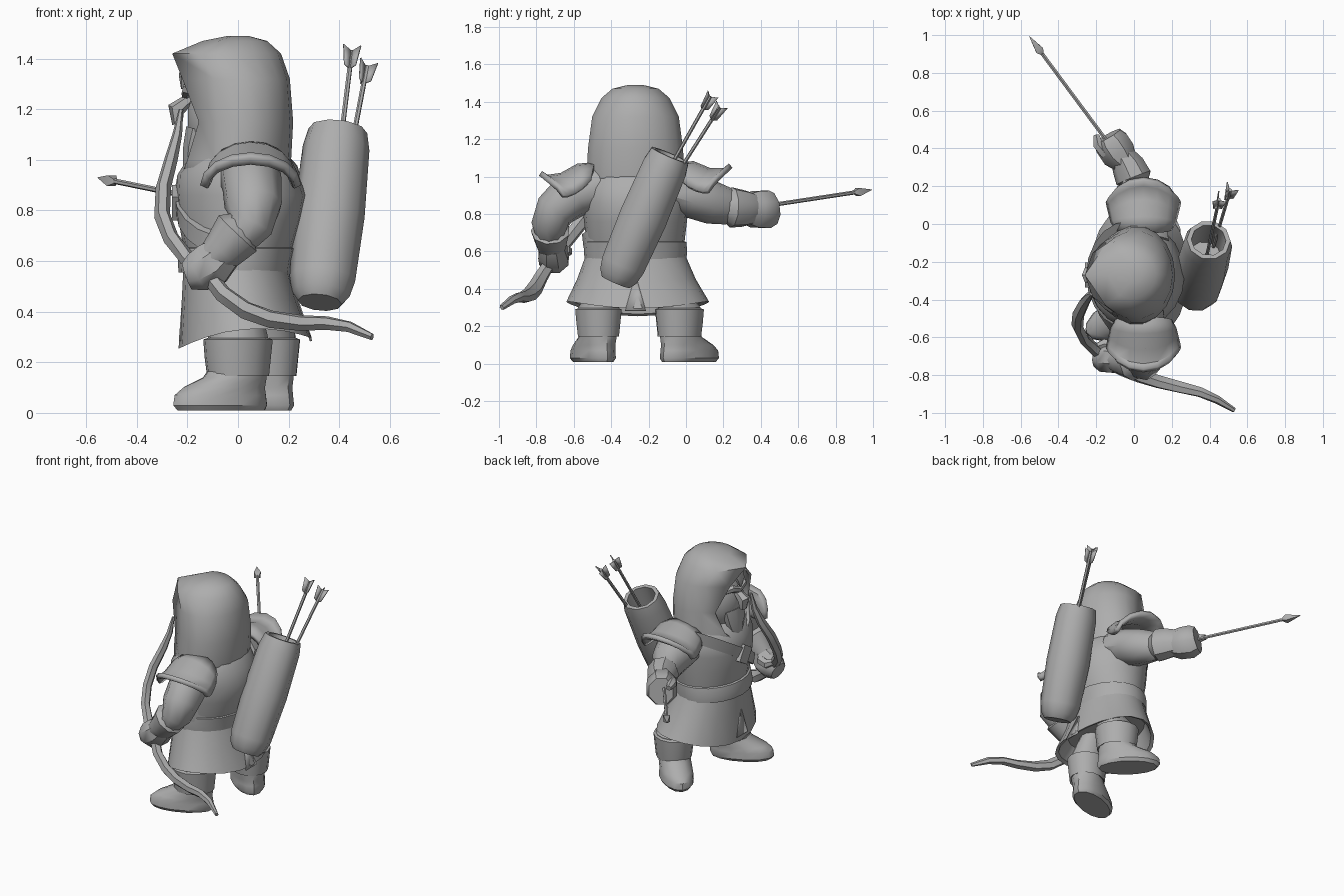
import bpy, bmesh, math
from mathutils import Vector, Matrix

if "Cube" in bpy.data.objects:
    bpy.data.objects.remove(bpy.data.objects["Cube"])

CY = -0.27  # body centre line
grey = bpy.data.materials.new("plain_grey")
grey.diffuse_color = (0.42, 0.42, 0.42, 1)
grey.use_nodes = True
grey.node_tree.nodes["Principled BSDF"].inputs["Base Color"].default_value = grey.diffuse_color


def finish(name, bm, angle=40):
    bmesh.ops.remove_doubles(bm, verts=bm.verts, dist=0.0005)
    bmesh.ops.recalc_face_normals(bm, faces=bm.faces)
    me = bpy.data.meshes.new(name)
    bm.to_mesh(me)
    bm.free()
    me.materials.append(grey)
    ob = bpy.data.objects.new(name, me)
    bpy.context.collection.objects.link(ob)
    bpy.ops.object.select_all(action='DESELECT')
    ob.select_set(True)
    bpy.context.view_layer.objects.active = ob
    bpy.ops.object.shade_smooth_by_angle(angle=math.radians(angle))
    return ob


def grid(name, rows, closed=True, cap0=True, cap1=True, angle=40):
    """Skin consecutive rows of points."""
    bm = bmesh.new()
    vs = [[bm.verts.new(p) for p in r] for r in rows]
    n = len(rows[0])
    for a, b in zip(vs, vs[1:]):
        for i in range(n if closed else n - 1):
            j = (i + 1) % n
            bm.faces.new((a[i], a[j], b[j], b[i]))
    if cap0:
        bm.faces.new(vs[0])
    if cap1:
        bm.faces.new(vs[-1])
    return finish(name, bm, angle)


def ring(z, x0, x1, ry, n=20, cy=CY, zf=None):
    """Horizontal ellipse from x0 to x1."""
    pts = []
    for i in range(n):
        a = 2 * math.pi * i / n
        x, y = (x0 + x1) / 2 + (x1 - x0) / 2 * math.cos(a), cy + ry * math.sin(a)
        pts.append((x, y, z + (zf(x, y, a) if zf else 0)))
    return pts


def tube(name, pts, n=8, up=(0, 0, 1), angle=40, axis=None, **kw):
    """Points are (x, y, z, side radius, up radius)."""
    P = [Vector(p[:3]) for p in pts]
    rows = []
    for i, p in enumerate(pts):
        t = (axis or P[min(i + 1, len(P) - 1)] - P[max(i - 1, 0)]).normalized()
        s = t.cross(Vector(up)).normalized()
        u = s.cross(t)
        rows.append([P[i] + s * p[3] * math.cos(a) + u * p[4] * math.sin(a)
                     for a in (2 * math.pi * (k + 0.5) / n for k in range(n))])
    return grid(name, rows, angle=angle, **kw)


# Hood with an open pointed front
rows = []
for z, xf, w, xb, ry in [(1.49, -0.04, 0, 0.04, 0.04), (1.47, -0.14, 0, 0.115, 0.125),
                         (1.42, -0.26, 0, 0.17, 0.185), (1.32, -0.22, 0.115, 0.205, 0.235),
                         (1.15, -0.155, 0.18, 0.218, 0.258), (1.0, -0.2, 0.13, 0.21, 0.266),
                         (0.9, -0.24, 0, 0.2, 0.265)]:
    xc = xb - 0.2 if w else (xb + xf) / 2
    row = [(xf, CY - w, z)]
    for i in range(13):
        a = math.radians(-120 + 20 * i)
        row.append((max(xc + (xb - xc) * math.cos(a), xf), CY + ry * math.sin(a), z))
    rows.append(row + [(xf, CY + w, z)])
hood = grid("hood", rows, closed=False, cap1=False, angle=50)
sol = hood.modifiers.new("thickness", 'SOLIDIFY')
sol.thickness, sol.offset = 0.02, -1

# Head, brow, nose, chin
bm = bmesh.new()
bmesh.ops.create_uvsphere(bm, u_segments=14, v_segments=9, radius=1,
                          matrix=Matrix.Translation((-0.02, CY, 1.16)) @ Matrix.Diagonal((0.185, 0.18, 0.22, 1)))
finish("head", bm)
tube("nose", [(-0.18, CY, 1.25, 0.02, 0.02), (-0.245, CY, 1.2, 0.045, 0.035), (-0.24, CY, 1.14, 0.03, 0.02)],
     n=6, up=(1, 0, 0))
for s, side in ((-1, "left"), (1, "right")):
    tube("brow_" + side, [(-0.205, CY, 1.255, 0.02, 0.02), (-0.2, CY + s * .06, 1.28, .02, .025),
                          (-0.16, CY + s * .12, 1.26, .012, .012)], n=6)
tube("hair_tuft", [(-0.19, CY, 1.38, .05, .03), (-0.215, CY, 1.33, .04, .02), (-0.22, CY, 1.28, .005, .005)],
     n=6, up=(1, 0, 0))
tube("chin", [(-0.16, CY, 1.12, .1, .05), (-0.18, CY, 1.05, .09, .04), (-0.19, CY, 0.96, .05, .03)],
     n=8, up=(1, 0, 0))

# Torso, belt, skirt
grid("torso", [ring(0.58, -.2, .19, .25), ring(0.65, -.215, .215, .262), ring(0.76, -.235, .25, .275),
               ring(0.86, -.245, .268, .285), ring(0.94, -.24, .24, .285), ring(1.02, -.19, .2, .25),
               ring(1.08, -.1, .13, .16)])
grid("belt", [ring(.555, -.2, .18, .24), ring(.555, -.235, .205, .272), ring(.6, -.238, .212, .276),
              ring(.65, -.228, .225, .272), ring(.66, -.2, .2, .25)], cap0=False, cap1=False)
hem = lambda x, y, a: 0.08 * x - 0.028 * math.cos(2 * a)
grid("skirt", [ring(.59, -.215, .195, .262), ring(.45, -.222, .235, .318, cy=CY + .005),
               ring(.3, -.235, .292, .382, cy=CY + .012, zf=hem), ring(.31, -.215, .27, .358, cy=CY + .012, zf=hem),
               ring(.43, -.2, .21, .295)], angle=30)
# Cloth flaps at the front and back of the skirt
for nm, xt, xb in (("front_flap", -.221, -.234), ("back_flap", .238, .293)):
    f = grid(nm, [[(xt, CY - .008, .45), (xt, CY + .008, .45)],
                  [(xb, CY - .055, .285), (xb, CY + .055, .285)]], closed=False, cap0=False, cap1=False)
    f.modifiers.new("thickness", 'SOLIDIFY').thickness = 0.009

# Diagonal chest strap and buckle; the back of the strap sinks into the cloth
slope = lambda x, y, a: 0.62 * (y - CY)
grid("chest_strap", [ring(z, -.235 - o, .2, .268 + o, zf=slope)
                     for z, o in ((.79, -.02), (.79, .01), (.87, .018), (.87, -.02))], cap0=False, cap1=False)
bm = bmesh.new()
bmesh.ops.create_cube(bm, size=1, matrix=Matrix.Translation((-.245, CY, .83)) @ Matrix.Rotation(.55, 4, 'X')
                      @ Matrix.Diagonal((.03, .09, .11, 1)))
finish("buckle", bm)

# Curved shoulder plates with an upturned outer lip
for s, side, lift in ((-1, "left", 0), (1, "right", .04)):
    rows = []
    for o_side, o_top, hw, zt, ze in [(.235, .22, .15, 1.075, .98), (.28, .31, .175, 1.07, .94),
                                      (.32, .4, .185, 1.02, .915), (.36, .47, .195, 1.01, .9),
                                      (.385, .5, .2, 1.03, .9)]:
        row = []
        for k in range(9):
            a = math.pi * k / 8
            out = o_side + (o_top - o_side) * math.sin(a) ** 1.5
            row.append((.05 + hw * math.cos(a), CY + s * out,
                        ze + (zt - ze) * math.sin(a) + lift * (out - .22) / .28))
        rows.append(row)
    p = grid("shoulder_plate_" + side, rows, closed=False, cap0=False, cap1=False)
    p.modifiers.new("thickness", 'SOLIDIFY').thickness = 0.03

# Lowered arm
tube("left_sleeve", [(.04, -.46, .95, .13, .12), (.055, -.6, .91, .13, .12), (.06, -.7, .82, .11, .115),
                     (.05, -.73, .74, .1, .09), (.0, -.73, .69, .075, .075)], n=10, up=(1, 0, .3))
tube("left_cuff", [(.02, -.725, .725, .08, .08), (-.0, -.725, .71, .105, .105), (-.06, -.72, .64, .085, .085),
                   (-.1, -.715, .61, .07, .07)], n=9)
tube("left_hand", [(-.05, -.715, .635, .07, .075), (-.1, -.71, .59, .085, .095), (-.16, -.705, .555, .085, .085),
                   (-.2, -.7, .54, .06, .06)], n=8)
# Raised arm
tube("right_sleeve", [(.05, -.1, .94, .14, .12), (.04, .04, .895, .14, .12), (.03, .14, .86, .11, .115),
                      (-.01, .23, .84, .075, .098)], n=10)
tube("right_cuff", [(.01, .21, .835, .07, .08), (.0, .245, .835, .1, .11), (-.03, .31, .83, .09, .1),
                    (-.06, .36, .83, .07, .085)], n=9)
tube("right_hand", [(-.04, .32, .83, .07, .085), (-.08, .37, .825, .1, .105), (-.12, .43, .825, .1, .108),
                    (-.14, .465, .83, .08, .09)], n=8)
for nm, pts in (("left_thumb", [(-.1, -.65, .61, .03, .03), (-.16, -.635, .6, .03, .03), (-.2, -.65, .62, .018, .018)]),
                ("right_thumb", [(-.15, .37, .87, .03, .03), (-.19, .42, .88, .03, .03), (-.2, .47, .87, .018, .018)])):
    tube(nm, pts, n=6)

# Bow
bow = [(-.225, -.37, 1.2, .006, .008), (-.24, -.385, 1.1, .013, .018), (-.265, -.42, 1.0, .018, .025),
       (-.295, -.48, .89, .02, .03), (-.3, -.54, .78, .02, .032), (-.265, -.61, .69, .02, .03),
       (-.2, -.67, .61, .022, .025), (-.12, -.72, .55, .022, .025), (-.06, -.77, .47, .022, .03),
       (.03, -.805, .405, .022, .034), (.13, -.835, .37, .022, .032), (.25, -.865, .355, .02, .028),
       (.35, -.89, .355, .018, .023), (.44, -.93, .34, .015, .018), (.53, -.985, .3, .008, .012)]
tube("bow", [(x, y, z, a * 1.45, b * 1.3) for x, y, z, a, b in bow], n=6, up=(.4, -.75, .5))

# Drawn arrow
tube("held_arrow_shaft", [(-.07, .34, .83, .011, .011), (-.5, .92, .918, .011, .011)], n=6)
tube("held_arrow_head", [(-.485, .9, .915, .012, .012), (-.5, .92, .918, .03, .03), (-.555, .995, .93, .001, .001)], n=4)

# Quiver with a hollow mouth
B, T = Vector((.325, -.37, .45)), Vector((.395, -.085, 1.115))
rows = []
for f, r in [(-.02, .09), (.03, .118), (.12, .134), (.5, .145), (.9, .136), (1, .12), (1, .095), (.7, .09)]:
    p = B.lerp(T, f)
    rows.append((*p, r * .93, r * .97))
tube("quiver", rows, n=10, up=(1, 0, 0), angle=45, axis=T - B)

# Spare arrows with three-vane fletching
for i, (a, b) in enumerate([((.385, -.17, .9), (.45, .13, 1.43)), ((.42, -.12, .9), (.51, .18, 1.37))]):
    a, b = Vector(a), Vector(b)
    d = (b - a).normalized()
    tube(f"spare_arrow_{i}", [(*a, .01, .01), (*b, .01, .01)], n=6)
    s = d.cross(Vector((1, 0, 0))).normalized()
    for k in range(3):
        v = Matrix.Rotation(2 * math.pi * k / 3 + .4 * i, 3, d) @ s
        e = b + d * .015
        fl = grid(f"fletching_{i}_{k}", [[b - d * .085, e - d * .02], [b - d * .07 + v * .028, e + v * .042]],
                  closed=False, cap0=False, cap1=False)
        fl.modifiers.new("thickness", 'SOLIDIFY').thickness = 0.006

# Legs, boot cuffs and boots; each boot points along its own heading
for side, cx, cy, ang, inward in (("left", 0, -.468, 203, .06), ("right", .115, -.035, 136, -.08)):
    dx, dy = math.cos(math.radians(ang)), math.sin(math.radians(ang))

    def sec(z, back, front, w, n=14, lean=0):
        c, h = (back + front) / 2, (front - back) / 2
        out = []
        for k in range(n):
            a = 2 * math.pi * k / n
            u, v = c + h * math.cos(a), w * math.sin(a)
            out.append((cx + dx * u - dy * v, cy + dy * u + dx * v + lean, z))
        return out
    grid("leg_" + side, [sec(.14, -.1, .1, .09), sec(.3, -.12, .12, .11), sec(.43, -.09, .09, .08, lean=inward)])
    grid("boot_cuff_" + side, [sec(.16, -.1, .1, .09), sec(.145, -.125, .125, .11), sec(.22, -.133, .135, .118),
                               sec(.29, -.14, .14, .125), sec(.3, -.11, .11, .1)])
    grid("boot_" + side, [sec(.01, -.115, .26, .088), sec(.03, -.125, .278, .103), sec(.07, -.12, .272, .1),
                          sec(.1, -.115, .235, .098), sec(.14, -.118, .145, .098), sec(.18, -.115, .115, .095)], angle=35)
